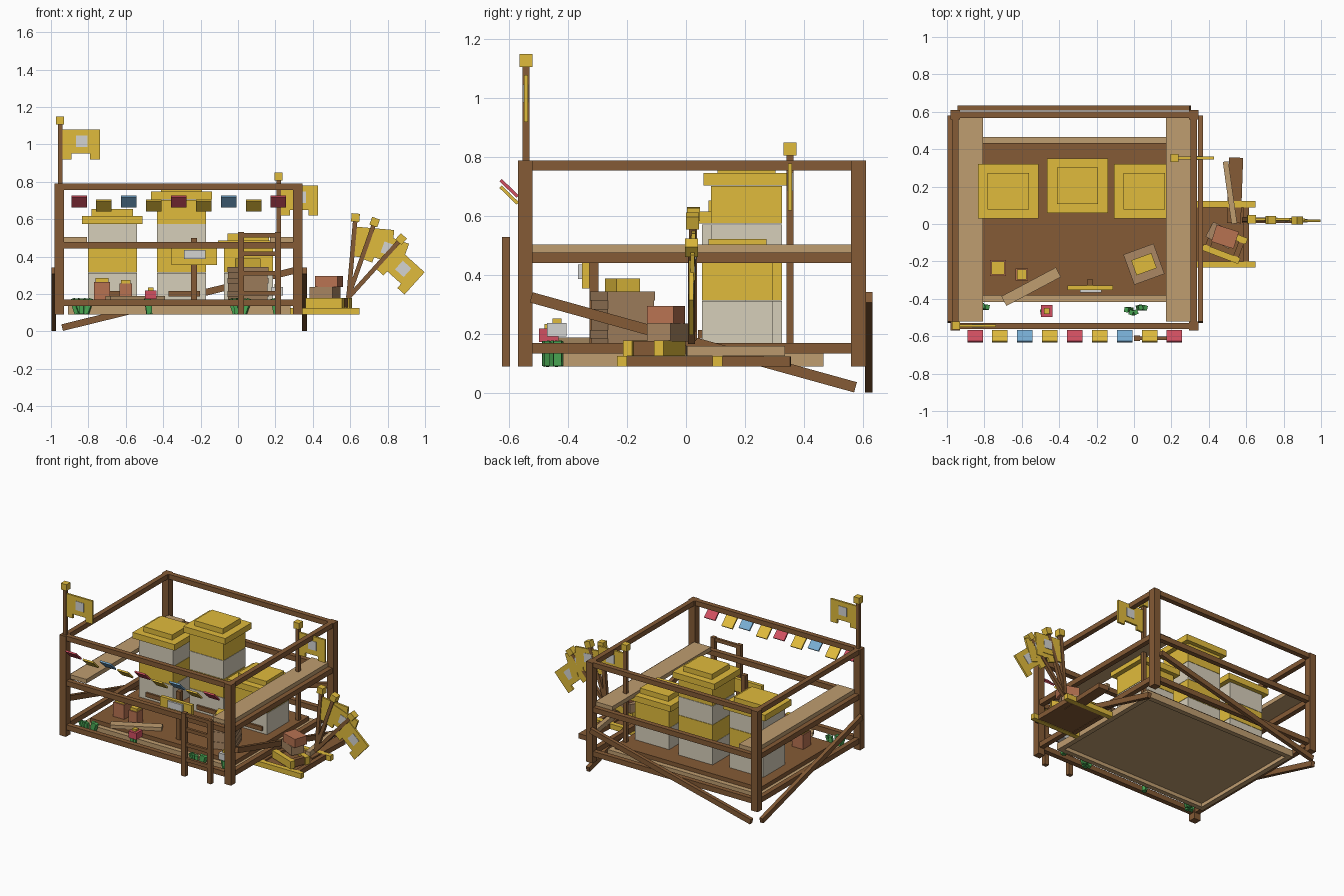
import bpy, bmesh, math, random
from mathutils import Vector, Matrix

if "Cube" in bpy.data.objects:
    bpy.data.objects.remove(bpy.data.objects["Cube"])

random.seed(4)


def lin(c):
    return c / 12.92 if c <= 0.04045 else ((c + 0.055) / 1.055) ** 2.4


def material(name, r, g, b):
    m = bpy.data.materials.new(name)
    m.diffuse_color = (lin(r), lin(g), lin(b), 1)
    m.use_nodes = True
    m.node_tree.nodes["Principled BSDF"].inputs["Base Color"].default_value = m.diffuse_color
    return m


WOOD = material("brown wood", .52, .355, .21)
TAN = material("tan wood", .75, .615, .44)
GOLD = material("honey gold", .88, .735, .235)
CREAM = material("cream paint", .84, .81, .73)
WHITE = material("pale grey", .83, .83, .82)
CLAY = material("clay red", .72, .45, .32)
RED = material("rose red", .82, .31, .38)
BLUE = material("sky blue", .47, .68, .83)
GREEN = material("leaf green", .28, .64, .32)
CRATE = material("crate brown", .67, .53, .39)


def finish(name, bm, mat, matrix):
    bmesh.ops.recalc_face_normals(bm, faces=bm.faces)
    me = bpy.data.meshes.new(name)
    bm.to_mesh(me)
    bm.free()
    me.materials.append(mat)
    ob = bpy.data.objects.new(name, me)
    ob.matrix_world = matrix
    bpy.context.collection.objects.link(ob)
    return ob


def block(name, mat, centre, size, rot=None):
    bm = bmesh.new()
    bmesh.ops.create_cube(bm, size=1)
    bmesh.ops.scale(bm, vec=size, verts=bm.verts)
    return finish(name, bm, mat, Matrix.Translation(centre) @ (rot or Matrix()))


def span(name, mat, x0, x1, y0, y1, z0, z1):
    return block(name, mat, ((x0 + x1) / 2, (y0 + y1) / 2, (z0 + z1) / 2),
                 (x1 - x0, y1 - y0, z1 - z0))


def turn(deg, axis='Z'):
    return Matrix.Rotation(math.radians(deg), 4, axis)


def beam(name, mat, p, q, width, height):
    # square-cut beam running from p to q
    p, q = Vector(p), Vector(q)
    rot = (q - p).to_track_quat('Y', 'Z').to_matrix().to_4x4()
    return block(name, mat, (p + q) / 2, (width, (q - p).length, height), rot)


def banner(name, top, length, tilt=0):
    # pole with gold cap and notched flag, hung from the cap top
    m = Matrix.Translation(top) @ turn(tilt, 'Y')

    def part(n, mat, c, s):
        block(name + n, mat, m @ Vector(c), s, turn(tilt, 'Y'))
    part("_pole", WOOD, (0, 0, -length / 2 - .02), (.024, .024, length - .04))
    part("_cap", GOLD, (0, 0, -.022), (.044, .044, .044))
    part("_patch", WHITE, (.115, 0, -.133), (.062, .019, .062))
    bm = bmesh.new()
    outline = [(.008, -.07), (.212, -.07), (.212, -.23), (.16, -.23),
               (.16, -.20), (.06, -.20), (.06, -.23), (.008, -.23)]
    f = bm.faces.new([bm.verts.new((x, -.007, z)) for x, z in outline])
    ext = bmesh.ops.extrude_face_region(bm, geom=[f])
    bmesh.ops.translate(bm, vec=(0, .014, 0),
                        verts=[v for v in ext["geom"] if isinstance(v, bmesh.types.BMVert)])
    finish(name + "_flag", bm, GOLD, m)


def comb_frame(name, centre, width, depth, height, overhang, deg):
    # flat frame: brown panel and sides between two long gold bars
    m = Matrix.Translation(centre) @ turn(deg)
    block(name + "_panel", WOOD, m @ Vector((0, 0, -height * .1)),
          (width - .02, depth - .02, height * .6), turn(deg))
    for s in (-1, 1):
        block(name + "_side", WOOD, m @ Vector((s * (width / 2 - .015), 0, 0)),
              (.03, depth - .04, height * .96), turn(deg))
        block(name + "_bar", GOLD, m @ Vector((0, s * (depth / 2 - .016), 0)),
              (width + 2 * overhang, .034, height), turn(deg))


# Stall frame: corner posts and three levels of rails
X0, X1, Y0, Y1 = -.955, .32, -.545, .585
for sx, x in (("left", X0), ("right", X1)):
    for sy, y in (("front", Y0), ("back", Y1)):
        block(f"{sy}_{sx}_post", WOOD, (x, y, .44), (.05, .05, .70))
for level, z, h in (("top", .773, .034), ("middle", .46, .036), ("bottom", .153, .036)):
    for side, y in (("front", Y0), ("back", Y1)):
        span(f"{side}_{level}_rail", WOOD, X0, X1, y - .017, y + .017, z - h / 2, z + h / 2)
    for side, x in (("left", X0), ("right", X1)):
        span(f"{side}_{level}_rail", WOOD, x - .017, x + .017, Y0, Y1, z - h / 2, z + h / 2)

# Sloping braces on the outside of the frame
for side, x in (("left", -.985), ("right", .355)):
    beam(side + "_brace", WOOD, (x, -.525, .325), (x, .575, .02), .026, .036)
beam("back_brace", WOOD, (.30, .62, .325), (-.94, .62, .02), .026, .036)

# Side shelves
span("left_shelf", TAN, -.937, -.807, -.52, .57, .476, .505)
span("right_shelf", TAN, .17, .302, -.52, .57, .476, .505)

# Floor: tan base with a rim below and brown boards on top
FLOOR = .165
span("floor_base", TAN, -.905, .275, -.41, .461, .115, .135)
for n, y in (("front", -.40), ("back", .449)):
    span(n + "_floor_edge", TAN, -.91, .28, y - .017, y + .017, .09, .137)
for n, x in (("left", -.893), ("right", .263)):
    span(n + "_floor_edge", TAN, x - .017, x + .017, -.383, .432, .09, .137)
span("floor_boards", WOOD, -.875, .245, -.382, .432, .13, FLOOR)

# Three stacked hives, alternating boxes with stepped lids
for n, x, y, count in (("left", -.672, .175, 3), ("middle", -.302, .205, 4), ("right", .055, .175, 2)):
    z = FLOOR
    for i in range(count):
        h = .15 if i == 0 else .13
        span(f"{n}_hive_box_{i}", GOLD if i % 2 else CREAM,
             x - .131, x + .131, y - .12, y + .12, z, z + h - .002)
        z += h
    span(n + "_hive_lid", GOLD, x - .162, x + .162, y - .146, y + .146, z, z + .042)
    span(n + "_hive_lid_top", GOLD, x - .11, x + .11, y - .098, y + .098, z + .042, z + .078)
    span(n + "_hive_entrance", WOOD, x - .07, x + .10, y - .134, y - .118, .186, .215)

# Crate of honeycomb
C = (.053, -.215)
block("crate", CRATE, (*C, .254), (.165, .165, .178), turn(20))
for z in (.20, .27, .33):
    block("crate_slat", CRATE, (*C, z), (.172, .172, .03), turn(20))
block("honeycomb", GOLD, (*C, .367), (.115, .085, .045), turn(20))

# Honey pots
for x, y, w, h in ((-.727, -.235, .085, .10), (-.60, -.27, .066, .09)):
    span("pot", CLAY, x - w / 2, x + w / 2, y - w / 2, y + w / 2, FLOOR, FLOOR + h)
    r = w * .4
    span("pot_lid", GOLD, x - r, x + r, y - r, y + r, FLOOR + h, FLOOR + .02 + h)

# Sign on a short post
span("sign_post", WOOD, -.25, -.218, -.328, -.296, FLOOR, .50)
span("sign_board", GOLD, -.355, -.111, -.353, -.328, .355, .445)
span("sign_plate", WHITE, -.288, -.175, -.367, -.35, .388, .436)

# Loose plank on the floor
block("loose_plank", TAN, (-.55, -.335, FLOOR + .012), (.33, .058, .024), turn(28))

# Ladder leaning at the front
for n, x in (("left", .015), ("right", .213)):
    span(n + "_ladder_rail", WOOD, x - .016, x + .016, -.625, -.597, .09, .53)
for z in (.205, .31, .415, .515):
    span("ladder_rung", WOOD, .02, .21, -.62, -.602, z - .012, z + .012)

# Tilted bunting squares
for i in range(9):
    mat = GOLD if i % 2 else (RED, BLUE)[(i // 2) % 2]
    block("bunting", mat, (-.85 + i * .1333, -.60, .672 if i % 2 else .695),
          (.083, .081, .011), turn(-44, 'X'))

# Grass tufts
for x, y, s in ((-.835, -.455, 1), (.01, -.46, 1), (-.467, -.465, .45), (.22, -.44, .6)):
    for k in range(5 if s == 1 else 2):
        dx = (k - 2) * .019 * s
        block("grass_blade", GREEN, (x + dx, y + random.uniform(-.02, .02) * s, .134),
              (.022, .026, .085), turn(dx * 500, 'Y') @ turn(random.uniform(-25, 25), 'Z'))

# Blooms
for n, mat, x, y, z in (("red", RED, -.467, -.465, .196), ("white", WHITE, .21, -.438, .215)):
    block(n + "_flower", mat, (x, y, z), (.062, .066, .046))
    block(n + "_flower_heart", GOLD, (x, y, z + .029), (.028, .03, .018))

# Two comb frames lying beside the stall, with stacked boxes
comb_frame("ground_frame", (.465, -.055, .108), .30, .355, .036, .035, 0)
comb_frame("turned_frame", (.485, -.108, .152), .19, .145, .052, .01, -21)
block("lower_box", CRATE, (.465, -.06, .206), (.14, .09, .062), turn(-28))
block("upper_box", CLAY, (.487, -.068, .266), (.125, .095, .06), turn(-18))

# Planks beside the frames
block("ground_plank", WOOD, (.54, .18, .108), (.075, .35, .034), turn(-2))
block("tan_plank", TAN, (.513, .168, .143), (.03, .335, .034), turn(8))

# Banners on the posts and the bundle leaning outwards
banner("post_banner", (-.951, -.543, 1.15), .37)
banner("back_banner", (.217, .353, .85), .685)
banner("upright_banner", (.63, .026, .63), .45, 5)
banner("middle_banner", (.738, .022, .605), .45, 19.5)
banner("low_banner", (.887, .018, .51), .45, 42)
